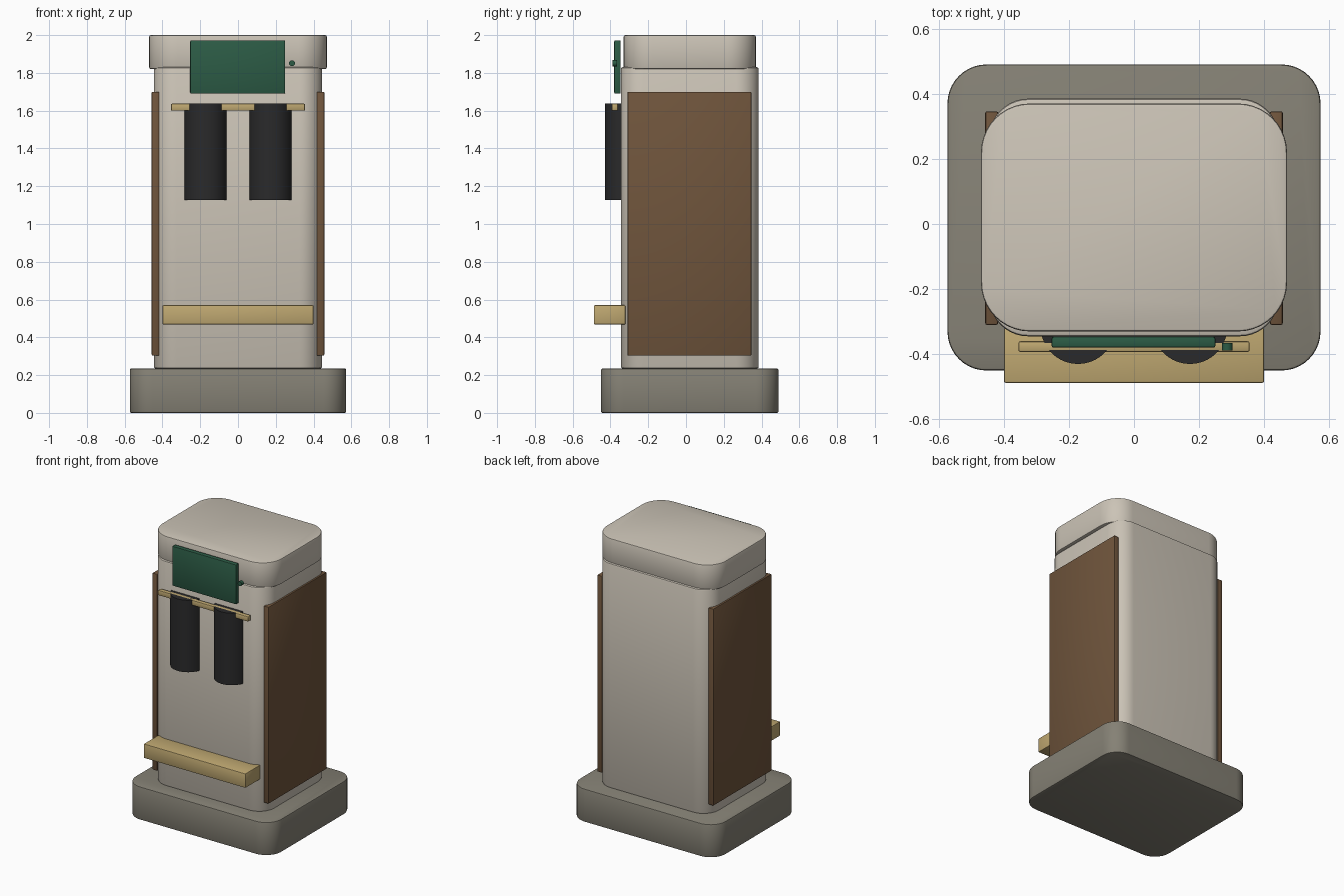
import bpy, bmesh, math

if "Cube" in bpy.data.objects:
    bpy.data.objects.remove(bpy.data.objects["Cube"])


def material(name, rgb):
    m = bpy.data.materials.new(name)
    m.diffuse_color = (*rgb, 1)
    m.use_nodes = True
    m.node_tree.nodes["Principled BSDF"].inputs["Base Color"].default_value = m.diffuse_color
    return m


STONE = material("pale stone", (0.60, 0.55, 0.47))
BASE = material("grey stone", (0.235, 0.22, 0.178))
BROWN = material("brown panel", (0.16, 0.09, 0.045))
TAN = material("tan wood", (0.52, 0.39, 0.165))
GREEN = material("dark green", (0.025, 0.105, 0.06))
BLACK = material("black cloth", (0.023, 0.023, 0.024))


def finish(name, bm, mat, bevel):
    """Turn a bmesh into a smooth-shaded object with softened sharp edges."""
    bmesh.ops.recalc_face_normals(bm, faces=bm.faces)
    if bevel:
        edges = [e for e in bm.edges if e.calc_face_angle(0) > math.radians(50)]
        bmesh.ops.bevel(bm, geom=edges, offset=bevel, segments=2,
                        profile=0.5, affect='EDGES')
    me = bpy.data.meshes.new(name)
    bm.to_mesh(me)
    bm.free()
    me.materials.append(mat)
    ob = bpy.data.objects.new(name, me)
    bpy.context.collection.objects.link(ob)
    bpy.ops.object.select_all(action='DESELECT')
    ob.select_set(True)
    bpy.context.view_layer.objects.active = ob
    bpy.ops.object.shade_smooth_by_angle(angle=math.radians(35))
    return ob


def block(name, x, y, z, mat, radius=0, bevel=0.006):
    """Box from (min, max) ranges; radius rounds the vertical corners."""
    bm = bmesh.new()
    n = 10 if radius else 0
    ring = []
    for i, (cx, cy) in enumerate([(x[1] - radius, y[1] - radius), (x[0] + radius, y[1] - radius),
                                  (x[0] + radius, y[0] + radius), (x[1] - radius, y[0] + radius)]):
        for k in range(n + 1):
            a = math.pi / 2 * (i + (k / n if n else 0))
            ring.append((cx + radius * math.cos(a), cy + radius * math.sin(a)))
    extrude(bm, ring, z)
    return finish(name, bm, mat, bevel)


def extrude(bm, ring, z):
    low, high = [[bm.verts.new((px, py, h)) for px, py in ring] for h in z]
    bm.faces.new(low[::-1])
    bm.faces.new(high)
    for i in range(len(ring)):
        j = (i + 1) % len(ring)
        bm.faces.new((low[i], low[j], high[j], high[i]))


# stone plinth, shaft and cap
block("plinth", (-0.573, 0.573), (-0.45, 0.49), (0, 0.235), BASE, 0.12, 0.008)
block("shaft", (-0.445, 0.445), (-0.345, 0.385), (0.235, 1.83), STONE, 0.12, 0.01)
block("cap", (-0.47, 0.47), (-0.33, 0.37), (1.82, 2.0), STONE, 0.15, 0.008)

# side panels
for side, x in (("left", (-0.457, -0.417)), ("right", (0.417, 0.457))):
    block(side + "_panel", x, (-0.31, 0.346), (0.303, 1.70), BROWN)

# front shelf, hanging rail and sign board
block("shelf", (-0.40, 0.40), (-0.488, -0.32), (0.468, 0.57), TAN)
block("rail", (-0.355, 0.355), (-0.393, -0.36), (1.60, 1.637), TAN)
block("sign_board", (-0.253, 0.25), (-0.38, -0.346), (1.69, 1.972), GREEN)

# small knob beside the sign, axis pointing forward
bm = bmesh.new()
bmesh.ops.create_cone(bm, cap_ends=True, segments=20, radius1=0.016, radius2=0.016, depth=0.024)
for v in bm.verts:
    v.co = (v.co.x + 0.286, v.co.z - 0.377, v.co.y + 1.851)
finish("knob", bm, GREEN, 0)

# two hanging cloths, rounded towards the front
for side, cx in (("left", -0.172), ("right", 0.172)):
    bm = bmesh.new()
    ring = [(cx + 0.115 * math.cos(a), -0.315 + 0.115 * math.sin(a))
            for a in (2 * math.pi * i / 40 for i in range(40))]
    extrude(bm, ring, (1.126, 1.637))
    finish(side + "_cloth", bm, BLACK, 0)
